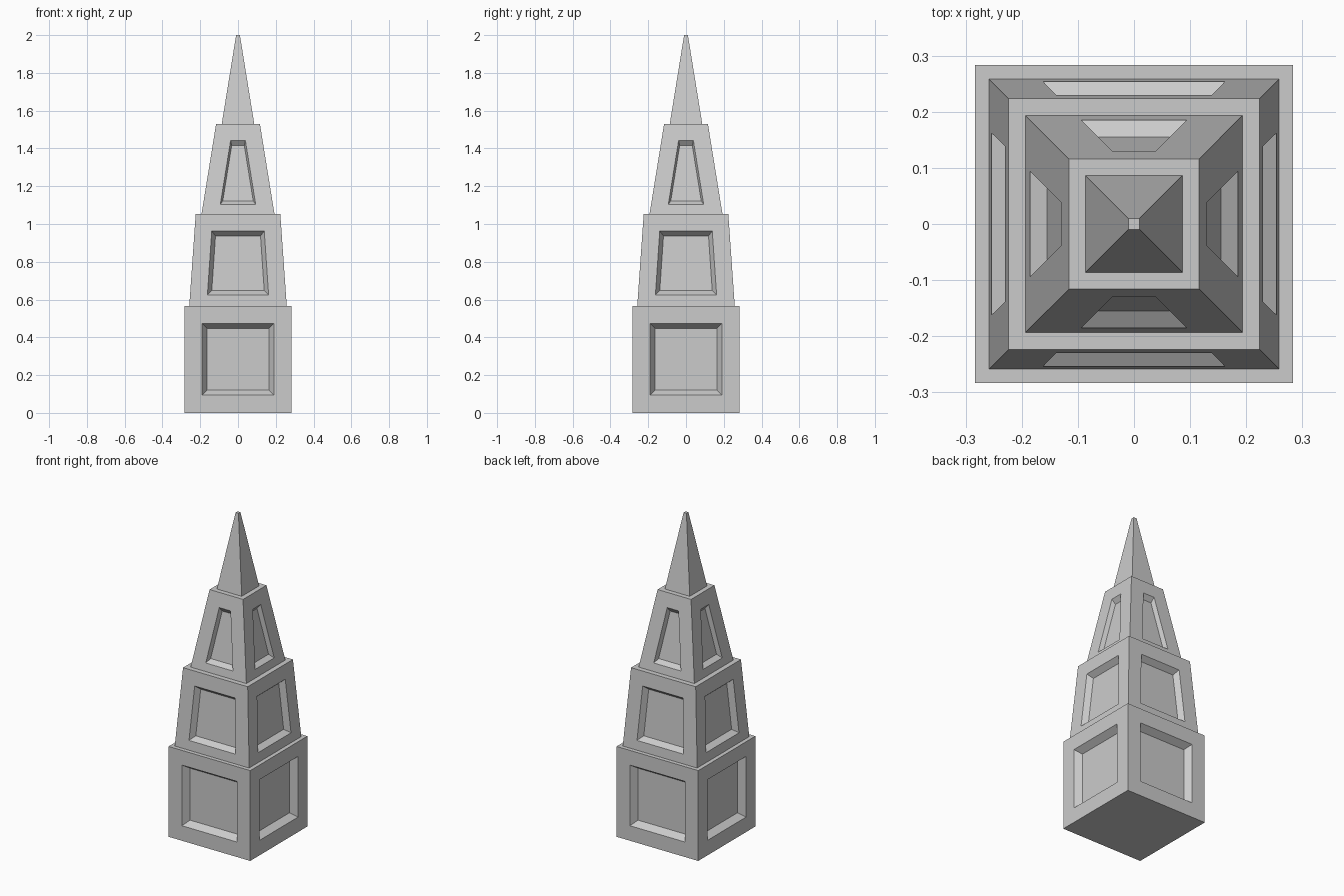
import bpy, bmesh
from mathutils import Vector, Matrix

if "Cube" in bpy.data.objects:
    bpy.data.objects.remove(bpy.data.objects["Cube"])

# Tiers: (z bottom, half width bottom, z top, half width top, panel)
# panel: (z low, half width low, z high, half width high, depth)
TIERS = [
    (0.0, 0.283, 0.566, 0.283, (0.094, 0.19, 0.474, 0.19, 0.04)),
    (0.566, 0.258, 1.053, 0.224, (0.625, 0.162, 0.963, 0.139, 0.033)),
    (1.053, 0.193, 1.53, 0.116, (1.102, 0.094, 1.443, 0.039, 0.026)),
    (1.53, 0.086, 2.0, 0.01, None),
]
FLOOR_SCALE = 0.857

bm = bmesh.new()


def quad_strip(a, b):
    """Faces joining two matching four-point loops."""
    for i in range(4):
        j = (i + 1) % 4
        bm.faces.new([bm.verts.new(p) for p in (a[i], a[j], b[j], b[i])])


def cap(loop):
    bm.faces.new([bm.verts.new(p) for p in loop])


def square(h, z):
    return [Vector((x * h, y * h, z)) for x, y in ((-1, -1), (1, -1), (1, 1), (-1, 1))]


def wall(tier, turn):
    """One sloping side of a tier, with its recessed panel."""
    z0, h0, z1, h1, panel = tier
    slope = (h1 - h0) / (z1 - z0)

    def trapezoid(za, ha, zb, hb):
        return [turn @ Vector((x, -(h0 + slope * (z - z0)), z))
                for x, z in ((-ha, za), (ha, za), (hb, zb), (-hb, zb))]

    outer = trapezoid(z0, h0, z1, h1)
    if panel is None:
        cap(outer)
        return
    rim = trapezoid(*panel[:4])
    inward = turn @ Vector((0, 1, slope)).normalized() * panel[4]
    centre = sum(rim, Vector()) / 4
    centre.z = (panel[0] + panel[2]) / 2
    floor = [centre + (p - centre) * FLOOR_SCALE + inward for p in rim]
    quad_strip(outer, rim)
    quad_strip(rim, floor)
    cap(floor)


# Tier sides, flat ledges between tiers, base and tip
for i, tier in enumerate(TIERS):
    for k in range(4):
        wall(tier, Matrix.Rotation(k * 1.5707963268, 3, 'Z'))
    top = square(tier[3], tier[2])
    if i + 1 < len(TIERS):
        quad_strip(top, square(TIERS[i + 1][1], tier[2]))
    else:
        cap(top)
cap(square(TIERS[0][1], 0.0))

# Weld into one closed shell
bmesh.ops.remove_doubles(bm, verts=bm.verts[:], dist=0.0005)
bmesh.ops.recalc_face_normals(bm, faces=bm.faces[:])
mesh = bpy.data.meshes.new("stepped_spire")
bm.to_mesh(mesh)
bm.free()
bpy.context.collection.objects.link(bpy.data.objects.new("stepped_spire", mesh))
